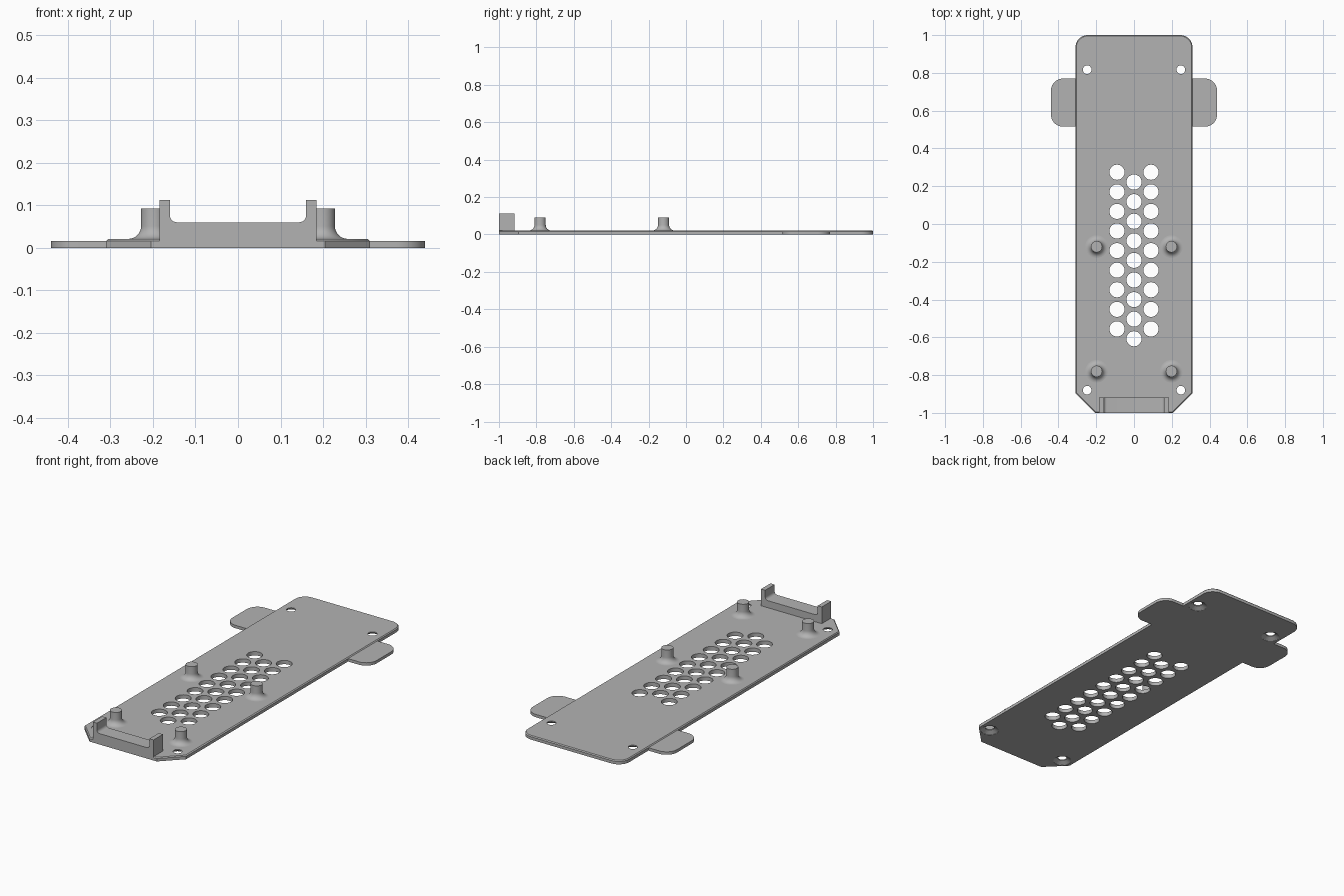
import bpy, bmesh
from math import cos, sin, pi

cube = bpy.data.objects.get("Cube")
if cube:
    bpy.data.objects.remove(cube, do_unlink=True)

grey = bpy.data.materials.new("plain grey")
grey.use_nodes = True
COLOUR = (0.45, 0.45, 0.45, 1)
grey.diffuse_color = COLOUR
grey.node_tree.nodes["Principled BSDF"].inputs["Base Color"].default_value = COLOUR


def finish(name, bm):
    bmesh.ops.recalc_face_normals(bm, faces=bm.faces)
    mesh = bpy.data.meshes.new(name)
    bm.to_mesh(mesh)
    bm.free()
    mesh.materials.append(grey)
    obj = bpy.data.objects.new(name, mesh)
    bpy.context.collection.objects.link(obj)
    return obj


def smooth(obj):
    bpy.ops.object.select_all(action='DESELECT')
    obj.select_set(True)
    bpy.context.view_layer.objects.active = obj
    bpy.ops.object.shade_smooth_by_angle(angle=0.6)


def arc(cx, cy, r, a0, a1, n=10):
    return [(cx + r * cos(a0 + (a1 - a0) * i / n),
             cy + r * sin(a0 + (a1 - a0) * i / n)) for i in range(n + 1)]


def extrude(bm, points, vector):
    face = bm.faces.new([bm.verts.new(p) for p in points])
    new = bmesh.ops.extrude_face_region(bm, geom=[face])["geom"]
    bmesh.ops.translate(bm, vec=vector,
                        verts=[v for v in new if isinstance(v, bmesh.types.BMVert)])


def revolve(bm, profile, x, y, n=40):
    """Closed solid from a list of (radius, height)."""
    rings = [[bm.verts.new((x + r * cos(2 * pi * i / n), y + r * sin(2 * pi * i / n), z))
              for i in range(n)] for r, z in profile]
    for a, b in zip(rings, rings[1:]):
        for i in range(n):
            j = (i + 1) % n
            bm.faces.new((a[i], a[j], b[j], b[i]))
    bm.faces.new(rings[0])
    bm.faces.new(rings[-1])


HALF, TOP, EAR_TOP, R = 0.31, 0.021, 0.016, 0.065

# Base plate: cut corners at the front, round corners at the back
outline = [(-0.205, -1), (0.205, -1), (HALF, -0.895)]
outline += arc(HALF - R, 1 - R, R, 0, pi / 2)
outline += arc(R - HALF, 1 - R, R, pi / 2, pi)
outline.append((-HALF, -0.895))
bm = bmesh.new()
extrude(bm, [(x, y, 0) for x, y in outline], (0, 0, TOP))
rim = [e for e in bm.edges if all(v.co.z > TOP / 2 for v in e.verts)]
bmesh.ops.bevel(bm, geom=rim, offset=0.005, segments=1, affect='EDGES')
plate = finish("base_plate", bm)

# Vent holes in three staggered columns, and countersunk screw holes
bm = bmesh.new()
for x, first in ((-0.09, 0.274), (0, 0.222), (0.09, 0.274)):
    for i in range(9):
        revolve(bm, [(0.04, -0.1), (0.04, 0.1)], x, first - i * 0.1037)
for x in (-0.248, 0.248):
    for y in (-0.88, 0.817):
        revolve(bm, [(0.047, -0.1), (0.047, 0.001), (0.023, 0.015), (0.023, 0.1)], x, y)
cutter = finish("hole_cutter", bm)
cutter.hide_render = True
cutter.hide_viewport = True
cut = plate.modifiers.new("holes", 'BOOLEAN')
cut.operation = 'DIFFERENCE'
cut.solver = 'EXACT'
cut.object = cutter

# Apply the cut so the helper can go
graph = bpy.context.evaluated_depsgraph_get()
result = bpy.data.meshes.new_from_object(plate.evaluated_get(graph))
plate.modifiers.clear()
plate.data = result
bpy.data.objects.remove(cutter, do_unlink=True)
smooth(plate)

# Side ears
for name, s in (("left_ear", 1), ("right_ear", -1)):
    pts = [(HALF, 0.515)] + arc(0.44 - R, 0.515 + R, R, -pi / 2, 0)
    pts += arc(0.44 - R, 0.77 - R, R, 0, pi / 2) + [(HALF, 0.77)]
    bm = bmesh.new()
    extrude(bm, [(s * x, y, 0) for x, y in pts], (0, 0, EAR_TOP))
    smooth(finish(name, bm))

# Standoff posts with a filleted foot
FILLET = 0.03
post = [(0.03 + FILLET - FILLET * sin(a), TOP + FILLET - FILLET * cos(a))
        for a in [pi / 2 * i / 8 for i in range(9)]] + [(0.03, 0.092)]
for side, x in (("left", 0.198), ("right", -0.198)):
    for end, y in (("front", -0.78), ("middle", -0.12)):
        bm = bmesh.new()
        revolve(bm, post, x, y)
        smooth(finish(f"{end}_{side}_post", bm))

# Front bracket: a U profile with rounded inner corners
r = 0.016
right_half = arc(0.16 - r, 0.06 + r, r, -pi / 2, 0, 6)
right_half += [(0.16, 0.113), (0.185, 0.113), (0.185, 0.001)]
profile = right_half + [(-x, z) for x, z in reversed(right_half)]
bm = bmesh.new()
extrude(bm, [(x, -1, z) for x, z in profile], (0, 0.082, 0))
smooth(finish("front_bracket", bm))
